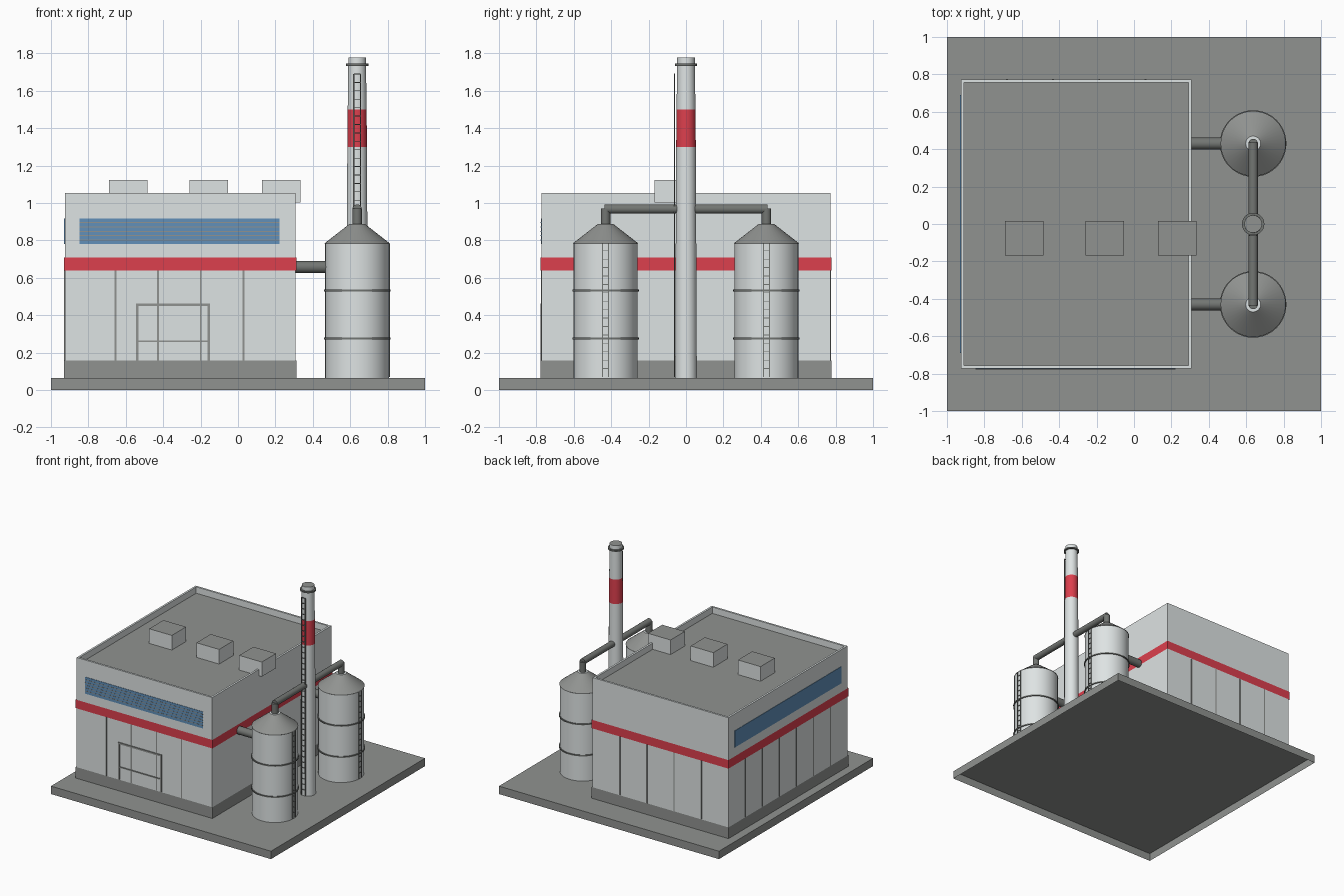
import bpy, bmesh, math
from mathutils import Matrix, Vector

old = bpy.data.objects.get("Cube")
if old:
    bpy.data.objects.remove(old, do_unlink=True)


def material(name, rgb):
    m = bpy.data.materials.new(name)
    m.use_nodes = True
    m.diffuse_color = (*rgb, 1)
    m.node_tree.nodes["Principled BSDF"].inputs["Base Color"].default_value = (*rgb, 1)
    return m


LIGHT = material("light wall grey", (0.73, 0.77, 0.77))
GREY = material("concrete grey", (0.28, 0.29, 0.28))
PIPE = material("dark pipe grey", (0.17, 0.18, 0.17))
RED = material("safety red", (0.72, 0.05, 0.075))
BLUE = material("window blue", (0.12, 0.28, 0.49))


def finish(name, bm, mats, smooth=False):
    mesh = bpy.data.meshes.new(name)
    bmesh.ops.recalc_face_normals(bm, faces=bm.faces[:])
    bm.to_mesh(mesh)
    bm.free()
    for m in mats:
        mesh.materials.append(m)
    obj = bpy.data.objects.new(name, mesh)
    bpy.context.collection.objects.link(obj)
    if smooth:
        bpy.ops.object.select_all(action='DESELECT')
        obj.select_set(True)
        bpy.context.view_layer.objects.active = obj
        bpy.ops.object.shade_smooth_by_angle(angle=math.radians(30))
    return obj


def add_box(bm, x, y, z):
    """Box from three (low, high) ranges."""
    lo, hi = Vector((x[0], y[0], z[0])), Vector((x[1], y[1], z[1]))
    size = Matrix.Diagonal((*(hi - lo), 1))
    bmesh.ops.create_cube(bm, size=1, matrix=Matrix.Translation((lo + hi) / 2) @ size)


def remove_caps(bm, top):
    """Open the underside, and the top as well if asked."""
    bm.normal_update()
    caps = [f for f in bm.faces if f.normal.z < -0.5 or (top and f.normal.z > 0.5)]
    bmesh.ops.delete(bm, geom=caps, context='FACES')


def box(name, x, y, z, mat):
    bm = bmesh.new()
    add_box(bm, x, y, z)
    return finish(name, bm, [mat])


def open_box(name, x, y, z, mat, top=False):
    bm = bmesh.new()
    add_box(bm, x, y, z)
    remove_caps(bm, top)
    return finish(name, bm, [mat])


def rod(name, a, b, radius, mat, sides=24):
    a, b = Vector(a), Vector(b)
    turn = (b - a).to_track_quat('Z', 'Y').to_matrix().to_4x4()
    bm = bmesh.new()
    bmesh.ops.create_cone(bm, cap_ends=True, segments=sides, radius1=radius, radius2=radius,
                          depth=(b - a).length, matrix=Matrix.Translation((a + b) / 2) @ turn)
    return finish(name, bm, [mat], True)


def lathe(name, centre, profile, mats, rule, sides=40):
    """Stacked rings of (radius, z), open below; rule picks a material index by height."""
    bm = bmesh.new()
    rings = []
    for r, z in profile:
        angles = [2 * math.pi * i / sides for i in range(sides)]
        rings.append([bm.verts.new((centre[0] + r * math.cos(t), centre[1] + r * math.sin(t), z))
                      for t in angles])
    for low, high in zip(rings, rings[1:]):
        for i in range(sides):
            j = (i + 1) % sides
            bm.faces.new((low[i], low[j], high[j], high[i]))
    bm.faces.new(rings[-1])
    for f in bm.faces:
        f.material_index = rule(f.calc_center_median().z)
    return finish(name, bm, mats, True)


def ladder(name, x, y, along, z0, z1, width, step):
    """Two rails and rungs; along is the rung axis, 'x' or 'y'."""
    bm = bmesh.new()
    t = 0.003

    def piece(a, b, low, high):
        if along == 'x':
            add_box(bm, (x + a, x + b), (y - t, y + t), (low, high))
        else:
            add_box(bm, (x - t, x + t), (y + a, y + b), (low, high))

    h = width / 2
    piece(-h - t, -h + t, z0, z1)
    piece(h - t, h + t, z0, z1)
    z = z0 + step
    while z < z1:
        piece(-h, h, z - 0.002, z + 0.002)
        z += step
    return finish(name, bm, [PIPE])


# Ground slab, hollow underneath
GROUND = 0.065
open_box("ground_slab", (-1, 1), (-1, 1), (0, GROUND), GREY)

# Main hall with a recessed roof inside a thin parapet
X0, X1, Y = -0.926, 0.307, 0.773
bm = bmesh.new()
add_box(bm, (X0, X1), (-Y, Y), (GROUND, 1.055))
remove_caps(bm, False)
roof = max(bm.faces, key=lambda f: f.calc_center_median().z)
bmesh.ops.inset_region(bm, faces=[roof], thickness=0.016, use_even_offset=True)
inner = bmesh.ops.extrude_discrete_faces(bm, faces=[roof])["faces"][0]
bmesh.ops.translate(bm, verts=inner.verts[:], vec=(0, 0, -0.052))
inner.material_index = 1
finish("main_hall", bm, [LIGHT, GREY])

# Plinth and painted band wrap the walls as thin sleeves
E = 0.005
around = (X0 - E, X1 + E), (-Y - E, Y + E)
open_box("plinth", *around, (GROUND, 0.157), GREY, top=True)
open_box("red_band", *around, (0.64, 0.71), RED, top=True)

# Wall panel seams on front, back and left-hand end
bm = bmesh.new()
seam_z = (0.157, 0.64)
for i in range(4):
    x = -0.655 + i * 0.228
    add_box(bm, (x - 0.005, x + 0.005), (-Y - 0.003, -Y), seam_z)
    x = -0.68 + i * 0.247
    add_box(bm, (x - 0.005, x + 0.005), (Y, Y + 0.003), seam_z)
for i in range(6):
    y = (i - 2.5) * 0.22
    add_box(bm, (X0 - 0.003, X0), (y - 0.005, y + 0.005), seam_z)
finish("panel_seams", bm, [GREY])

# Strip windows
box("front_window", (-0.848, 0.223), (-Y - 0.003, -Y), (0.78, 0.917), BLUE)
box("end_window", (X0 - 0.003, X0), (-0.69, 0.69), (0.78, 0.917), BLUE)
bm = bmesh.new()
for i in range(5):
    z = 0.803 + i * 0.023
    add_box(bm, (-0.848, 0.223), (-Y - 0.004, -Y), (z - 0.0025, z + 0.0025))
finish("window_slats", bm, [GREY])

# Loading door frame
bm = bmesh.new()
depth = (-Y - 0.006, -Y)
add_box(bm, (-0.545, -0.532), depth, (0.157, 0.463))
add_box(bm, (-0.163, -0.15), depth, (0.157, 0.463))
add_box(bm, (-0.545, -0.15), depth, (0.449, 0.463))
add_box(bm, (-0.545, -0.15), depth, (0.256, 0.265))
finish("door_frame", bm, [GREY])

# Roof units with dark tops
for i, x in enumerate((-0.587, -0.157, 0.231)):
    unit = box(f"roof_unit_{i + 1}", (x - 0.103, x + 0.103), (-0.168, 0.017), (1.003, 1.123), LIGHT)
    unit.data.materials.append(GREY)
    for p in unit.data.polygons:
        p.material_index = int(p.normal.z > 0.5)

# Storage tanks with hoops, ladders and pipes
TX = 0.637
for label, y in (("front", -0.43), ("back", 0.43)):
    lathe(f"{label}_tank", (TX, y),
          [(0.171, GROUND), (0.171, 0.783), (0.174, 0.785), (0.04, 0.889)],
          [LIGHT, GREY], lambda z: int(0.7835 < z < 0.888))
    for i, z in enumerate((0.276, 0.532)):
        rod(f"{label}_tank_hoop_{i + 1}", (TX, y, z - 0.005), (TX, y, z + 0.005), 0.178, PIPE, 40)
    ladder(f"{label}_tank_ladder", TX + 0.173, y, 'y', GROUND + 0.005, 0.783, 0.032, 0.045)
    rod(f"{label}_riser_pipe", (TX, y, 0.88), (TX, y, 0.97), 0.025, PIPE)
    rod(f"{label}_wall_pipe", (X1 - 0.01, y, 0.658), (TX - 0.15, y, 0.658), 0.032, PIPE)
rod("cross_pipe", (TX, -0.435, 0.968), (TX, 0.435, 0.968), 0.025, PIPE)

# Chimney with a painted band, collar and ladder
lathe("chimney", (TX, 0),
      [(0.058, GROUND), (0.0525, 1.3), (0.0505, 1.5), (0.047, 1.777)],
      [LIGHT, RED, GREY], lambda z: 2 if z > 1.77 else int(1.3 < z < 1.5), 32)
rod("chimney_collar", (TX, 0, 1.733), (TX, 0, 1.745), 0.06, PIPE, 32)
ladder("chimney_ladder", TX, -0.062, 'x', GROUND + 0.005, 1.69, 0.036, 0.045)
